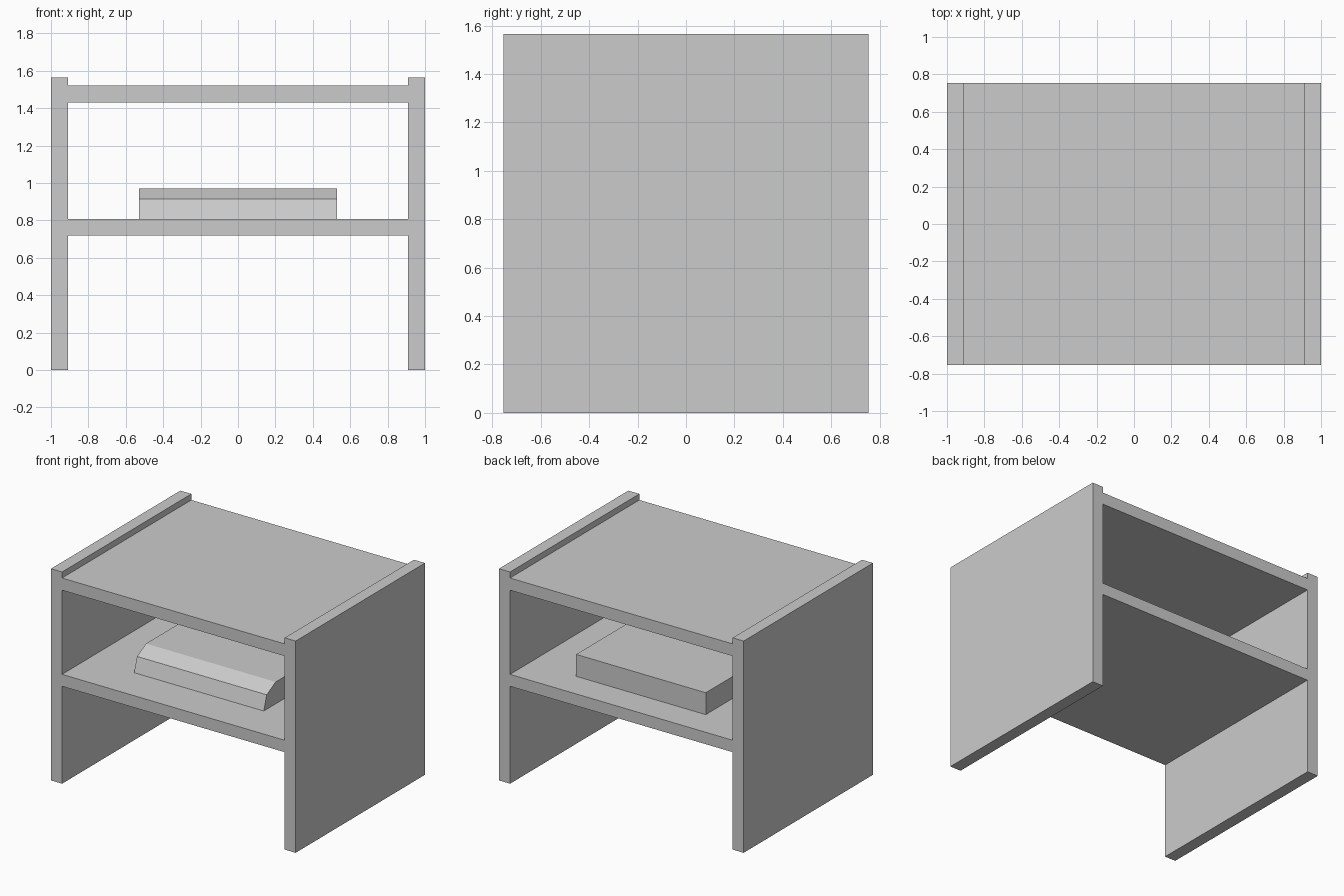
import bpy
import bmesh

if "Cube" in bpy.data.objects:
    bpy.data.objects.remove(bpy.data.objects["Cube"])

DEPTH = 0.755    # half depth of the stand
INNER = 0.91     # inner face of the side panels


def extrude_x(name, profile, x0, x1):
    """Extrude a (y, z) profile along x."""
    bm = bmesh.new()
    face = bm.faces.new([bm.verts.new((x0, y, z)) for y, z in profile])
    ext = bmesh.ops.extrude_face_region(bm, geom=[face])
    verts = [g for g in ext["geom"] if isinstance(g, bmesh.types.BMVert)]
    bmesh.ops.translate(bm, verts=verts, vec=(x1 - x0, 0, 0))
    bmesh.ops.recalc_face_normals(bm, faces=bm.faces)
    mesh = bpy.data.meshes.new(name)
    bm.to_mesh(mesh)
    bm.free()
    obj = bpy.data.objects.new(name, mesh)
    bpy.context.collection.objects.link(obj)
    return obj


def slab(z0, z1):
    return [(-DEPTH, z0), (DEPTH, z0), (DEPTH, z1), (-DEPTH, z1)]


# Side panels, standing slightly proud of the top
extrude_x("left_side_panel", slab(0, 1.565), -1, -INNER)
extrude_x("right_side_panel", slab(0, 1.565), INNER, 1)

# Middle shelf and top board
extrude_x("middle_shelf", slab(0.72, 0.808), -INNER, INNER)
extrude_x("top_board", slab(1.43, 1.52), -INNER, INNER)

# Flat media player with a raked, chamfered front
extrude_x("media_player", [(-0.456, 0.808), (0.526, 0.808), (0.526, 0.97),
                           (-0.317, 0.97), (-0.422, 0.915)], -0.53, 0.53)
